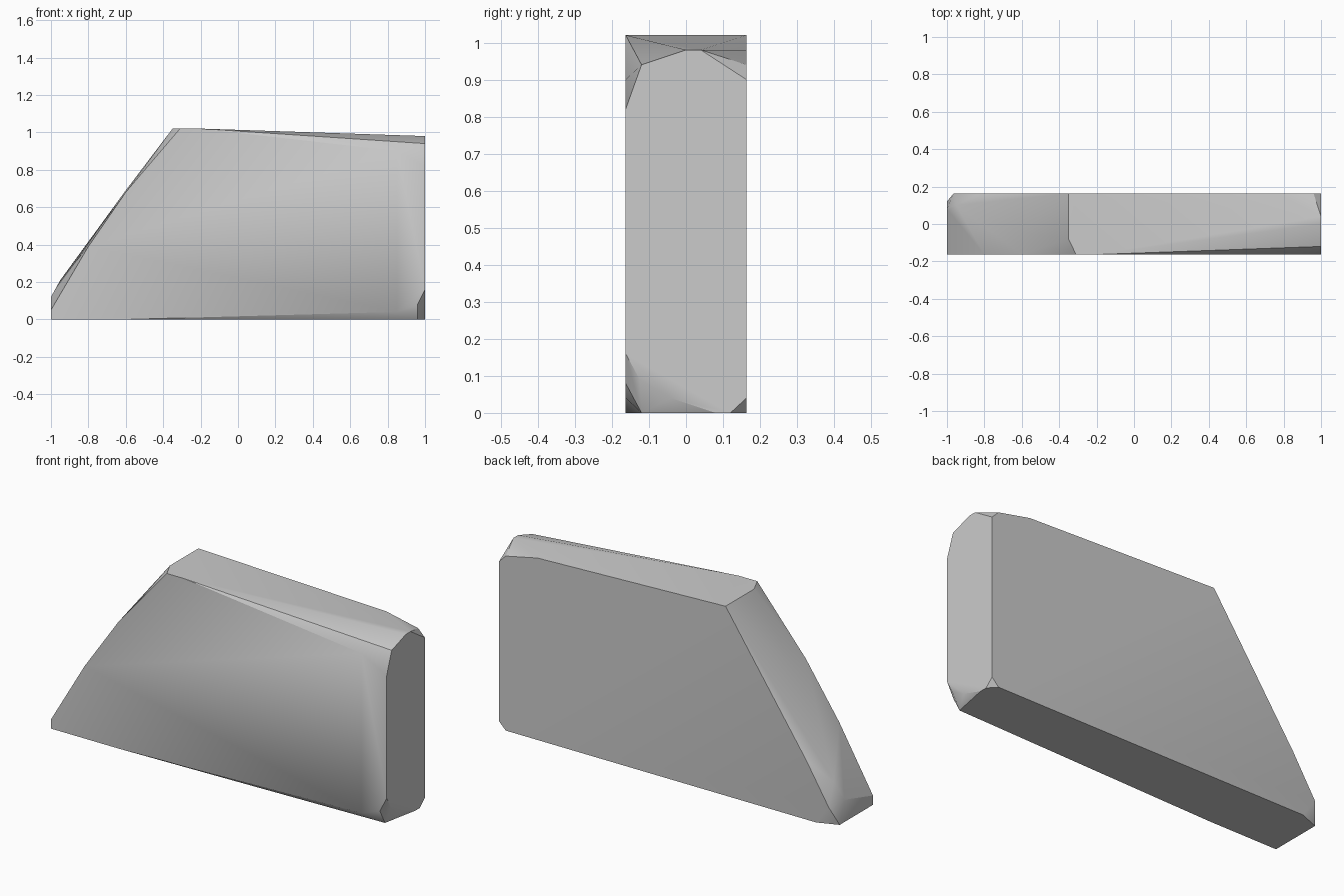
import bpy, bmesh, math

if "Cube" in bpy.data.objects:
    bpy.data.objects.remove(bpy.data.objects["Cube"], do_unlink=True)

T = 0.163  # half thickness of the slab

# Outlines (x, z) of the two broad faces
front = [(-1, 0), (-1, 0.05), (-0.8, 0.39), (-0.6, 0.68), (-0.31, 1.02),
         (-0.2, 1.02), (0.85, 0.9), (1, 0.82), (1, 0.16), (0.96, 0.08),
         (0.85, 0.04), (-0.6, 0)]
back = [(-0.89, 0), (-0.965, 0.1), (-0.83, 0.32), (-0.35, 1.02),
        (0.77, 0.98), (0.96, 0.94), (1, 0.9), (1, 0.04), (0.96, 0)]

# Chipped corners and worn rim between the broad faces
rim = [(-0.35, -0.08, 1.02), (-0.6, -0.04, 0.69), (-0.95, 0.1, 0.21),
       (-1, 0.08, 0.12), (-1, 0.12, 0),
       (1, -0.12, 0.94), (1, 0, 0.98), (1, 0.04, 0.98),
       (1, 0.12, 0), (1, 0.08, 0), (1, -0.04, 0.04), (1, -0.125, 0.09),
       (0.96, -0.12, 0)]

# Wrap the outlines and rim into one chiselled stone
bm = bmesh.new()
for x, z in front:
    bm.verts.new((x, -T, z))
for x, z in back:
    bm.verts.new((x, T, z))
for p in rim:
    bm.verts.new(p)
hull = bmesh.ops.convex_hull(bm, input=bm.verts[:])
loose = [v for v in bm.verts if not v.link_faces]
bmesh.ops.delete(bm, geom=loose, context='VERTS')
bmesh.ops.dissolve_limit(bm, angle_limit=math.radians(0.5),
                         verts=bm.verts[:], edges=bm.edges[:])
bmesh.ops.recalc_face_normals(bm, faces=bm.faces[:])

mesh = bpy.data.meshes.new("stone_slab")
bm.to_mesh(mesh)
bm.free()
slab = bpy.data.objects.new("stone_slab", mesh)
bpy.context.collection.objects.link(slab)

# Plain grey stone
grey = (0.6, 0.6, 0.6, 1)
stone = bpy.data.materials.new("grey stone")
stone.use_nodes = True
stone.diffuse_color = grey
bsdf = stone.node_tree.nodes["Principled BSDF"]
bsdf.inputs["Base Color"].default_value = grey
bsdf.inputs["Roughness"].default_value = 0.9
mesh.materials.append(stone)

# Soften shallow facets, keep chipped edges crisp
bpy.ops.object.select_all(action='DESELECT')
slab.select_set(True)
bpy.context.view_layer.objects.active = slab
bpy.ops.object.shade_smooth_by_angle(angle=math.radians(30))
